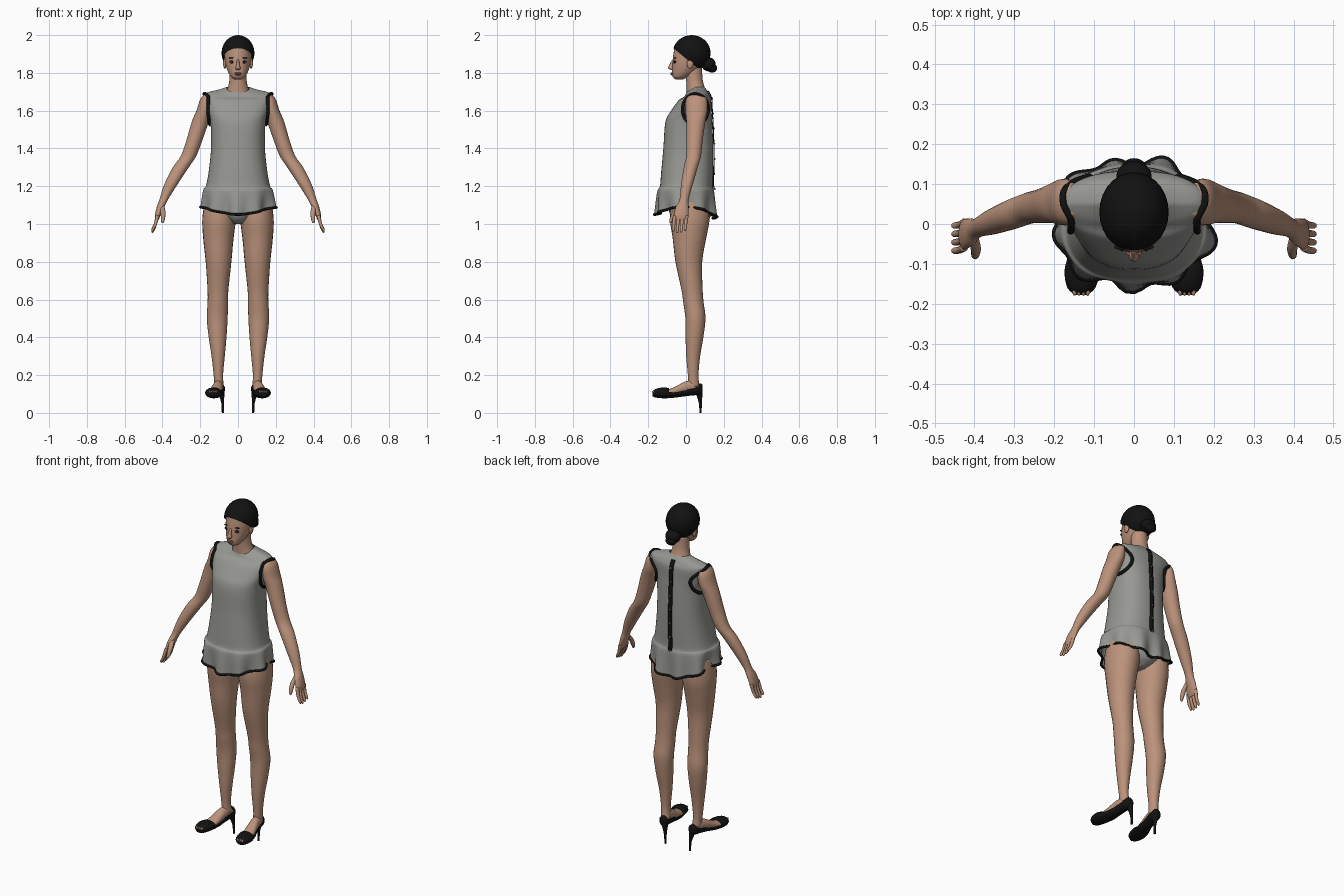
import bpy, bmesh, math
from mathutils import Vector, Matrix
from mathutils.bvhtree import BVHTree

if "Cube" in bpy.data.objects:
    bpy.data.objects.remove(bpy.data.objects["Cube"])


def material(name, r, g, b):
    m = bpy.data.materials.new(name)
    m.diffuse_color = (r, g, b, 1)
    m.use_nodes = True
    node = m.node_tree.nodes["Principled BSDF"]
    node.inputs["Base Color"].default_value = (r, g, b, 1)
    node.inputs["Roughness"].default_value = 0.8
    return m


SKIN = material("skin", 0.50, 0.29, 0.20)
CLOTH = material("grey cloth", 0.31, 0.31, 0.29)
BLACK = material("black", 0.006, 0.006, 0.006)
LIP = material("lip rose", 0.33, 0.12, 0.10)
WHITE = material("eye white", 0.6, 0.57, 0.53)
BUTTON = material("button grey", 0.25, 0.25, 0.25)


def finish(name, bm, mat):
    bmesh.ops.recalc_face_normals(bm, faces=bm.faces)
    for f in bm.faces:
        f.smooth = True
    me = bpy.data.meshes.new(name)
    bm.to_mesh(me)
    bm.free()
    me.materials.append(mat)
    ob = bpy.data.objects.new(name, me)
    bpy.context.collection.objects.link(ob)
    return ob


def resample(keys, steps):
    """Catmull-Rom interpolation of the section keys."""
    ks = [Vector(k) for k in keys]
    out = []
    for i in range(len(ks) - 1):
        a, b, c, d = ks[max(i - 1, 0)], ks[i], ks[i + 1], ks[min(i + 2, len(ks) - 1)]
        for j in range(steps):
            t = j / steps
            out.append(b + (c - a) * (t / 2) + (a * 2 - b * 5 + c * 4 - d) * (t * t / 2)
                       + (b * 3 - a - c * 3 + d) * (t ** 3 / 2))
    return out + [ks[-1]]


def loft(name, keys, mat, side=1, n=24, steps=4, power=2.0, axis="Z", warp=None, caps=True, drop=None):
    """Skin elliptical sections (x, y, z, half width, half depth) stacked along an axis."""
    bm = bmesh.new()
    rings = []
    for x, y, z, rx, ry in resample(keys, steps):
        ring = []
        for i in range(n):
            a = math.tau * i / n
            u, v = (math.copysign(abs(w) ** (2 / power), w) for w in (math.cos(a), math.sin(a)))
            p = Vector((x + rx * u, y + ry * v, z) if axis == "Z" else (x + rx * u, y, z + ry * v))
            if warp:
                p = warp(p)
            p.x *= side
            ring.append(bm.verts.new(p))
        rings.append(ring)
    for lo, hi in zip(rings, rings[1:]):
        for i in range(n):
            j = (i + 1) % n
            bm.faces.new((lo[i], lo[j], hi[j], hi[i]))
    if caps:
        bm.faces.new(rings[0])
        bm.faces.new(rings[-1])
    bm.normal_update()
    hem = [v.co.copy() for v in rings[-1]]
    if drop:
        bmesh.ops.recalc_face_normals(bm, faces=bm.faces)
        bmesh.ops.delete(bm, geom=[f for f in bm.faces if drop(f)], context="FACES")
    return finish(name, bm, mat), hem


def ball(name, loc, size, mat, cut=None):
    bm = bmesh.new()
    m = Matrix.Translation(loc) @ Matrix.Diagonal((*size, 1))
    bmesh.ops.create_uvsphere(bm, u_segments=28, v_segments=18, radius=1, matrix=m)
    if cut:
        bmesh.ops.bisect_plane(bm, geom=bm.verts[:] + bm.edges[:] + bm.faces[:],
                               plane_co=cut[0], plane_no=cut[1], clear_inner=True)
    return finish(name, bm, mat)


def cord(name, points, radius, mat):
    cu = bpy.data.curves.new(name, "CURVE")
    cu.dimensions = "3D"
    cu.bevel_depth = radius
    cu.bevel_resolution = 2
    sp = cu.splines.new("POLY")
    sp.points.add(len(points) - 1)
    for sp_point, p in zip(sp.points, points):
        sp_point.co = (*p, 1)
    sp.use_cyclic_u = True
    cu.materials.append(mat)
    ob = bpy.data.objects.new(name, cu)
    bpy.context.collection.objects.link(ob)


# Head and neck
loft("head", [(0, -.035, 1.765, .018, .02), (0, -.03, 1.778, .036, .04), (0, -.012, 1.80, .05, .062),
              (0, .005, 1.83, .062, .077), (0, .02, 1.87, .07, .09), (0, .028, 1.91, .072, .093),
              (0, .03, 1.95, .064, .085), (0, .03, 1.985, .03, .04)], SKIN, n=32)
loft("neck", [(0, .06, 1.65, .09, .055), (0, .053, 1.71, .058, .05), (0, .045, 1.76, .046, .044),
              (0, .04, 1.83, .045, .044)], SKIN)
loft("nose", [(0, -.067, 1.87, .006, .006), (0, -.076, 1.845, .008, .011),
              (0, -.079, 1.826, .013, .016), (0, -.073, 1.815, .009, .007)], SKIN, n=12)
ball("upper_lip", (0, -.073, 1.799), (.019, .009, .004), LIP)
ball("lower_lip", (0, -.072, 1.792), (.016, .010, .005), LIP)

# Hair cap trimmed along a slanted hairline, with a low bun
ball("hair", (0, .03, 1.905), (.087, .1, .095), BLACK, cut=((0, -.065, 1.93), (0, .64, .77)))
ball("bun", (0, .12, 1.845), (.044, .037, .037), BLACK)
ball("bun_coil", (0, .138, 1.825), (.032, .027, .024), BLACK)


# Blouse: lowered front neckline above, wavy ruffle below
def drape(p):
    if p.z > 1.66:
        p.z -= (p.z - 1.66) / .065 * max(0, .05 - p.y) * .6
    w = min(1, max(0, (1.2 - p.z) / .15))
    a = math.atan2(p.x, -p.y)
    k = 1 + w * (.07 * math.cos(9 * a + .6) + .04 * math.sin(5 * a + 1))
    lift = .04 * math.sin(a) ** 2 - (.02 if p.y > 0 else 0) * math.cos(a) ** 2
    return Vector((p.x * k, p.y * k, p.z + w * lift))


blouse, hem = loft("blouse", [
    (0, .05, 1.725, .06, .048), (0, .053, 1.712, .10, .055), (0, .055, 1.695, .165, .064),
    (0, .05, 1.665, .178, .082), (0, .028, 1.60, .162, .107), (0, .015, 1.54, .146, .124),
    (0, .012, 1.40, .143, .132), (0, .006, 1.28, .155, .137), (0, .002, 1.20, .17, .14),
    (0, 0, 1.17, .183, .15), (0, 0, 1.05, .187, .155)],
    CLOTH, n=108, steps=5, power=2.4, warp=drape, caps=False)
cord("hem_trim", hem, .007, BLACK)
me = blouse.data
tree = BVHTree.FromPolygons([v.co for v in me.vertices], [p.vertices[:] for p in me.polygons])

# Back placket laid on the cloth, with buttons
bm = bmesh.new()
columns = []
for x in (-.011, .011):
    hits = [tree.ray_cast(Vector((x, 1, 1.705 - .02 * i)), Vector((0, -1, 0)))[0] for i in range(27)]
    columns.append([bm.verts.new(h + Vector((0, .004, 0))) for h in hits if h])
left, right = columns
for i in range(min(len(left), len(right)) - 1):
    bm.faces.new((left[i], right[i], right[i + 1], left[i + 1]))
spots = [left[i].co + Vector((.011, .004, 0)) for i in range(2, len(left), 4)]
placket = finish("back_placket", bm, BLACK)
mod = placket.modifiers.new("thickness", "SOLIDIFY")
mod.thickness = .006
mod.offset = 0
for i, s in enumerate(spots):
    ball(f"button_{i + 1}", s, (.005, .004, .005), BUTTON)

# Briefs
loft("briefs", [(0, .01, 1.24, .13, .10), (0, .015, 1.14, .165, .11), (0, .022, 1.08, .15, .114),
                (0, .025, 1.03, .085, .10), (0, .02, 1.0, .03, .06)], CLOTH, n=32)


def shoe_opening(f):
    c = f.calc_center_median()
    return f.normal.z > .45 and -.095 < c.y < .066


for s, tag in ((1, "left_"), (-1, "right_")):
    # Facial details
    for part, x, y, z, size, mat in (
            ("eyeliner", .03, -.0585, 1.858, (.016, .006, .008), BLACK),
            ("eye", .03, -.0605, 1.857, (.012, .006, .005), WHITE),
            ("iris", .03, -.0635, 1.857, (.005, .005, .005), BLACK),
            ("eyebrow", .032, -.0575, 1.879, (.018, .007, .003), BLACK),
            ("ear", .07, .022, 1.85, (.009, .017, .028), SKIN)):
        ball(tag + part, (s * x, y, z), size, mat)

    # Arm, hand, fingers and thumb
    loft(tag + "arm", [
        (.15, .055, 1.69, .025, .03), (.165, .055, 1.66, .035, .055), (.178, .055, 1.60, .042, .058),
        (.20, .052, 1.54, .045, .05), (.232, .045, 1.44, .042, .043), (.262, .04, 1.36, .041, .039),
        (.303, .025, 1.30, .042, .037), (.355, .005, 1.21, .035, .031), (.393, -.01, 1.13, .023, .024),
        (.41, -.02, 1.09, .02, .034), (.425, -.026, 1.045, .015, .038),
        (.43, -.028, 1.02, .008, .03)], SKIN, s)
    for i in range(4):
        y = -.059 + .021 * i
        tip = .95 + .008 * abs(i - 1.3)
        loft(f"{tag}finger_{i + 1}", [(.426, y, 1.045, .010, .010), (.437, y - .006, 1.0, .009, .009),
                                      (.45, y - .008, tip + .012, .008, .008),
                                      (.453, y - .008, tip, .003, .003)], SKIN, s, n=10)
    loft(tag + "thumb", [(.404, -.032, 1.10, .014, .013), (.397, -.06, 1.06, .013, .014),
                         (.398, -.078, 1.02, .010, .010), (.40, -.082, 1.005, .004, .004)], SKIN, s, n=12)

    # Armhole trim resting on the cloth
    loop = []
    for i in range(40):
        a = math.tau * i / 40
        start = Vector((s, .05 + .068 * math.cos(a), 1.608 + .082 * math.sin(a)))
        hit = tree.ray_cast(start, Vector((-s, 0, 0)))[0]
        if hit:
            loop.append(hit + Vector((s * .006, 0, 0)))
    cord(tag + "armhole_trim", loop, .009, BLACK)

    # Leg and foot
    loft(tag + "leg", [
        (.092, .02, 1.14, .08, .095), (.100, .02, 1.03, .089, .105), (.104, .018, .92, .08, .088),
        (.103, .015, .80, .068, .071), (.106, .032, .65, .055, .056), (.107, .04, .58, .054, .054),
        (.110, .05, .50, .055, .053), (.108, .045, .40, .047, .047), (.105, .038, .30, .035, .037),
        (.104, .038, .20, .025, .028), (.100, .042, .14, .025, .03)], SKIN, s)
    loft(tag + "foot", [
        (.096, .072, .13, .018, .018), (.10, .05, .14, .024, .03), (.108, .0, .135, .027, .033),
        (.118, -.06, .115, .033, .022), (.128, -.12, .10, .036, .016),
        (.132, -.16, .098, .028, .010)], SKIN, s, axis="Y")

    # Pump with open instep, stiletto heel and peeping toes
    loft(tag + "shoe", [
        (.094, .088, .13, .010, .016), (.095, .075, .127, .026, .03), (.10, .03, .12, .029, .028),
        (.108, -.02, .11, .033, .024), (.118, -.065, .103, .041, .023), (.129, -.115, .106, .045, .029),
        (.132, -.16, .104, .035, .023), (.132, -.178, .10, .014, .012)],
        BLACK, s, axis="Y", drop=shoe_opening)
    loft(tag + "heel", [(.080, .077, 0, .006, .006), (.081, .076, .05, .007, .008),
                        (.087, .071, .095, .015, .016), (.093, .066, .125, .024, .022)], BLACK, s, n=16)
    for i in range(4):
        ball(f"{tag}toe_{i + 1}", (s * (.116 + .011 * i), -.168, .111), (.006, .012, .008), SKIN)
